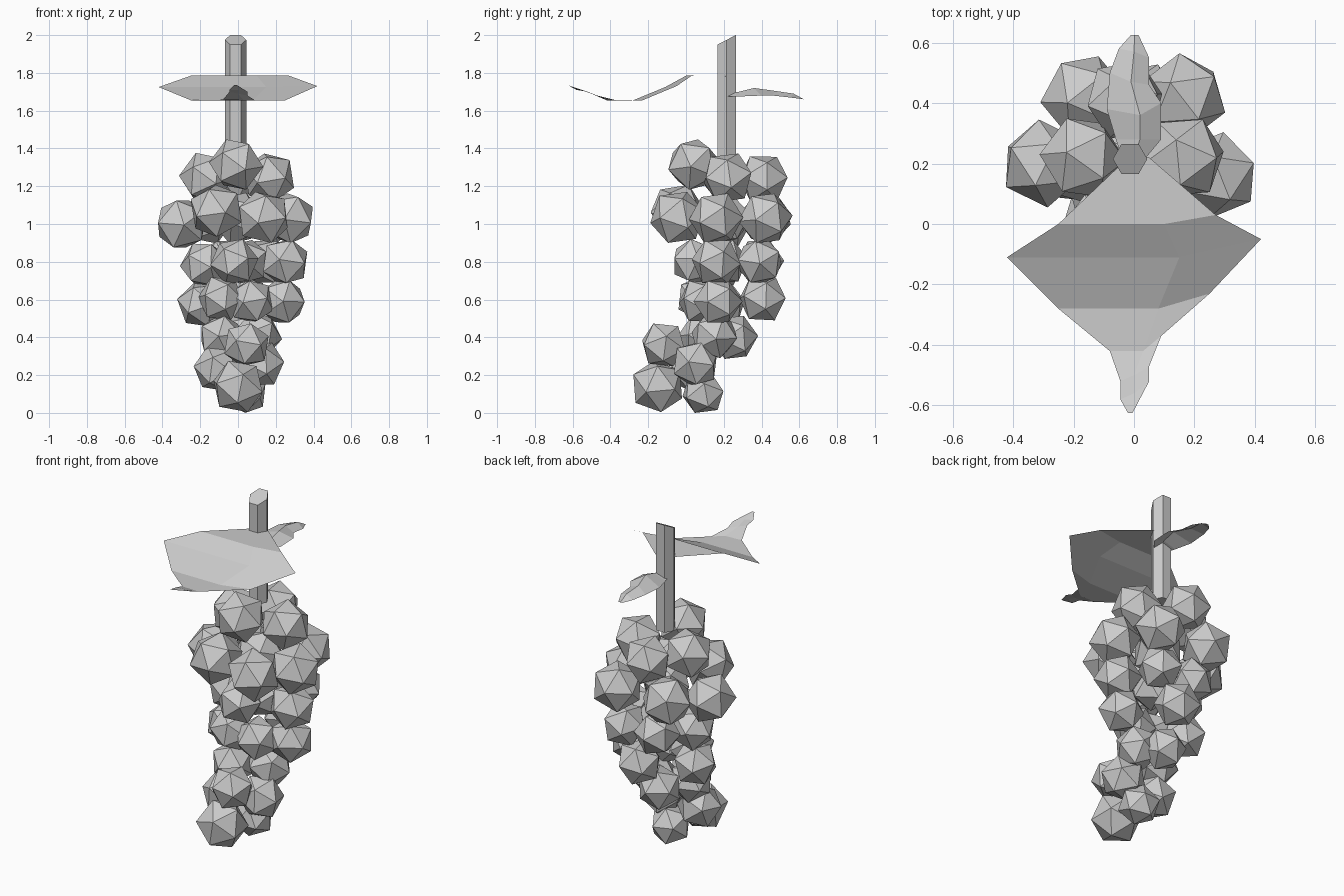
import bpy, bmesh, math, random
from mathutils import Euler, Matrix

random.seed(4)


def finish(bm, name):
    mesh = bpy.data.meshes.new(name)
    bm.to_mesh(mesh)
    bm.free()
    obj = bpy.data.objects.new(name, mesh)
    bpy.context.collection.objects.link(obj)
    return obj


def leaf(name, rows):
    """Thin sheet lofted through rows of three points."""
    bm = bmesh.new()
    grid = [[bm.verts.new(p) for p in row] for row in rows]
    for a, b in zip(grid, grid[1:]):
        for i in range(2):
            bm.faces.new((a[i], b[i], b[i + 1], a[i + 1]))
    bmesh.ops.recalc_face_normals(bm, faces=bm.faces)
    if sum(f.normal.z for f in bm.faces) < 0:
        bmesh.ops.reverse_faces(bm, faces=bm.faces)
    return finish(bm, name)


# Berries: x, y, z, radius, from the top of the bunch downwards
berries = [
    (-0.01, 0.04, 1.315, .145), (-0.17, 0.22, 1.245, .143),
    (0.165, 0.22, 1.245, .143), (-0.03, 0.41, 1.24, .138),
    (-0.115, -0.045, 1.07, .15), (0.135, -0.045, 1.035, .15),
    (0.27, 0.16, 1.03, .146), (0.165, 0.42, 1.03, .146),
    (-0.165, 0.42, 1.03, .146), (-0.30, 0.20, 1.00, .146),
    (-0.02, 0.045, 0.80, .13), (0.25, 0.16, 0.80, .134),
    (-0.18, 0.19, 0.785, .13), (0.14, 0.39, 0.80, .13),
    (-0.08, 0.39, 0.80, .13),
    (-0.09, 0.07, 0.605, .126), (0.07, 0.08, 0.59, .126),
    (0.235, 0.17, 0.59, .13), (-0.195, 0.19, 0.575, .13),
    (0.03, 0.405, 0.605, .132),
    (-0.09, 0.08, 0.40, .125), (0.105, 0.15, 0.41, .13),
    (0.045, -0.12, 0.36, .127), (0.0, 0.255, 0.40, .127),
    (0.12, 0.05, 0.26, .13), (-0.11, 0.03, 0.235, .13),
    (0.0, -0.15, 0.14, .146), (0.04, 0.09, 0.102, .118),
    # berries in the middle of the bunch
    (0.0, 0.20, 1.03, .146), (0.04, 0.20, 0.80, .13),
]
for n, (x, y, z, r) in enumerate(berries):
    bm = bmesh.new()
    bmesh.ops.create_icosphere(bm, subdivisions=1, radius=r)
    # rest on an edge, then spin with a slight tilt
    tilt = Euler([random.uniform(-.2, .2), random.uniform(-.2, .2),
                  random.uniform(0, math.tau)]).to_matrix()
    rot = tilt @ Matrix.Rotation(math.radians(-31.7), 3, 'Y')
    bmesh.ops.rotate(bm, cent=(0, 0, 0), matrix=rot, verts=bm.verts)
    for v in bm.verts:
        v.co.z = max(v.co.z, -z)
    finish(bm, f"grape_{n + 1}").location = (x, y, z)

# Stem: six-sided post with a slanted top
bm = bmesh.new()
for i in range(6):
    a = math.radians(60 * i)
    x, y = -.013 + .057 * math.cos(a), .215 + .057 * math.sin(a)
    bm.verts.new((x, y, 1.35))
    bm.verts.new((x, y, 1.975 + .025 * round(math.sin(a))))
bmesh.ops.convex_hull(bm, input=bm.verts)
bmesh.ops.dissolve_limit(bm, angle_limit=.05, verts=bm.verts, edges=bm.edges)
finish(bm, "stem")

# Large front leaf with a dip in the middle and a raised tip
leaf("front_leaf", [
    [(-.04, .20, 1.782), (0, .225, 1.782), (.05, .22, 1.782)],
    [(-.25, 0, 1.785), (.10, 0, 1.785), (.27, .03, 1.785)],
    [(-.42, -.11, 1.725), (.15, -.11, 1.725), (.42, -.05, 1.73)],
    [(-.25, -.28, 1.655), (.08, -.28, 1.655), (.25, -.23, 1.655)],
    [(-.08, -.42, 1.658), (.03, -.42, 1.655), (.09, -.37, 1.655)],
    [(-.045, -.52, 1.70), (.0, -.50, 1.69), (.05, -.47, 1.68)],
    [(-.045, -.58, 1.71), (.0, -.56, 1.71), (.05, -.52, 1.70)],
    [(-.02, -.625, 1.735), (-.012, -.625, 1.735), (-.005, -.625, 1.735)],
])

# Small back leaf, ridged along the middle
leaf("back_leaf", [
    [(-.04, .22, 1.675), (0, .22, 1.69), (.04, .22, 1.675)],
    [(-.06, .28, 1.675), (.02, .28, 1.70), (.09, .28, 1.675)],
    [(-.09, .38, 1.68), (.02, .36, 1.72), (.09, .40, 1.68)],
    [(-.08, .50, 1.68), (-.01, .47, 1.705), (.05, .46, 1.68)],
    [(-.05, .58, 1.67), (0, .57, 1.69), (.05, .55, 1.67)],
    [(-.01, .625, 1.66), (.002, .625, 1.66), (.015, .625, 1.66)],
])
